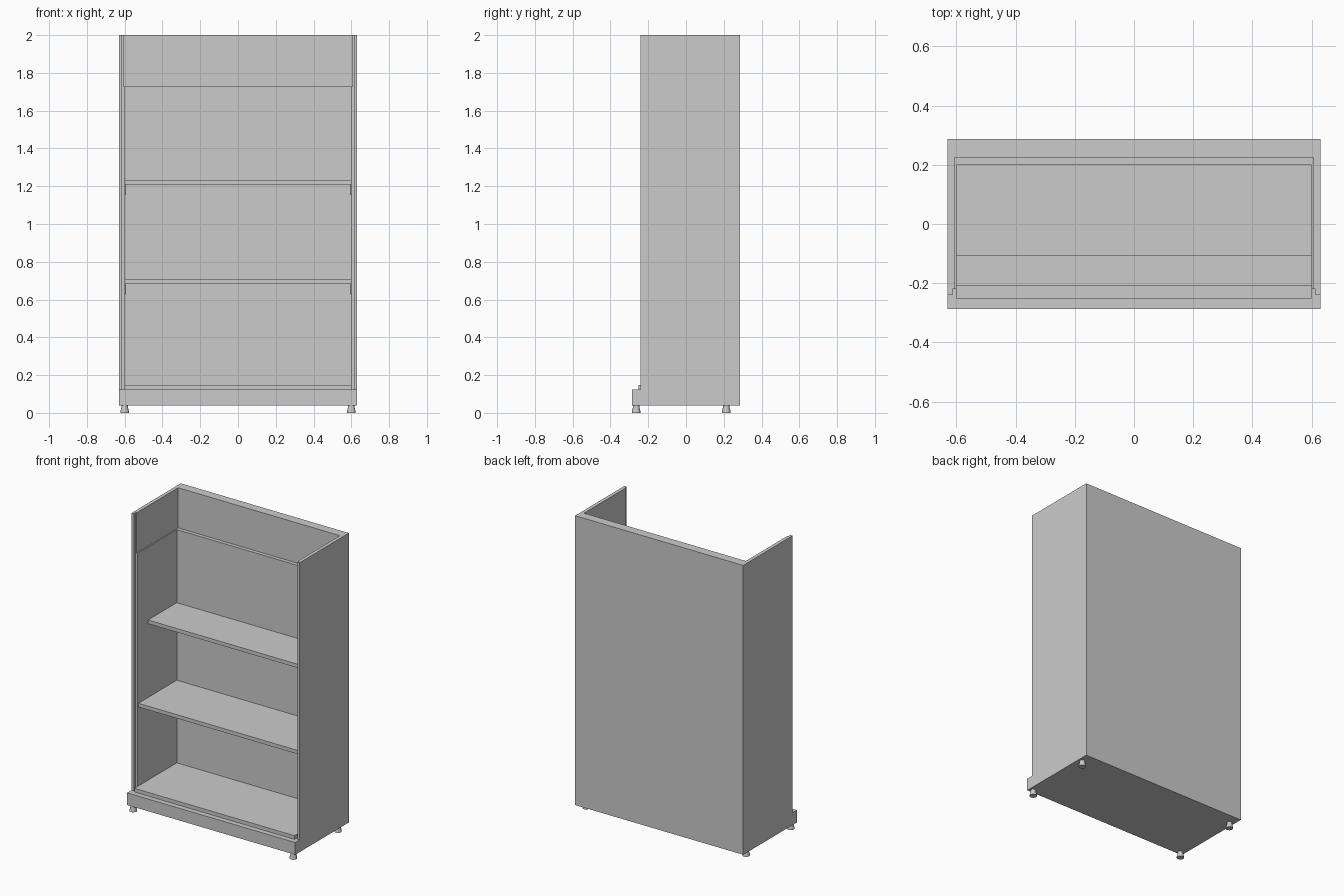
import bpy
import bmesh
import math

if "Cube" in bpy.data.objects:
    bpy.data.objects.remove(bpy.data.objects["Cube"])


def mesh_object(name, bm):
    bmesh.ops.recalc_face_normals(bm, faces=bm.faces)
    me = bpy.data.meshes.new(name)
    bm.to_mesh(me)
    bm.free()
    ob = bpy.data.objects.new(name, me)
    bpy.context.collection.objects.link(ob)
    return ob


def prism(name, pts, axis, a, b):
    """Extrude a 2D profile along x (points are y, z) or z (points are x, y)."""
    bm = bmesh.new()
    place = (lambda p, t: (t, *p)) if axis == 'x' else (lambda p, t: (*p, t))
    lo = [bm.verts.new(place(p, a)) for p in pts]
    hi = [bm.verts.new(place(p, b)) for p in pts]
    bm.faces.new(lo)
    bm.faces.new(hi)
    n = len(pts)
    for i in range(n):
        j = (i + 1) % n
        bm.faces.new((lo[i], lo[j], hi[j], hi[i]))
    return mesh_object(name, bm)


def box(name, x, y, z):
    pts = [(x[0], y[0]), (x[1], y[0]), (x[1], y[1]), (x[0], y[1])]
    return prism(name, pts, 'z', *z)


def u_plan(half):
    """Complete a U-shaped plan from its right half."""
    return half + [(-x, y) for x, y in reversed(half)]


# Plinth and the raised deck on it
box("plinth", (-0.63, 0.63), (-0.287, 0.287), (0.04, 0.123))
box("bottom_deck", (-0.6, 0.6), (-0.252, 0.2), (0.123, 0.148))

# Outer shell: back and both side walls, open at front and top
prism("outer_shell", u_plan([(0.63, 0.287), (0.63, -0.24), (0.613, -0.24),
                             (0.613, -0.22), (0.606, -0.22), (0.606, 0.225)]),
      'z', 0.123, 2.0)

# Inner lining ending lower than the shell
prism("inner_lining", u_plan([(0.606, 0.225), (0.606, -0.22),
                              (0.599, -0.22), (0.599, 0.2)]),
      'z', 0.123, 1.728)

# Shelves with front lip and side brackets
for level, front, top in (("lower", -0.21, 0.708), ("upper", -0.107, 1.233)):
    box(level + "_shelf", (-0.604, 0.604), (front, 0.2), (top - 0.025, top))
    for side, s in (("left", -1), ("right", 1)):
        prism(f"{level}_{side}_bracket",
              [(front + 0.015, top - 0.025), (0.2, top - 0.025), (0.2, top - 0.078)],
              'x', s * 0.599, s * 0.596)

# Levelling feet
for i, (x, y) in enumerate((x, y) for x in (-0.6, 0.6) for y in (-0.264, 0.213)):
    bm = bmesh.new()
    profile = [(0.023, 0.0), (0.023, 0.008), (0.017, 0.03), (0.017, 0.042)]
    rings = [[bm.verts.new((x + r * math.cos(k * math.pi / 8),
                            y + r * math.sin(k * math.pi / 8), z))
              for k in range(16)] for r, z in profile]
    for lo, hi in zip(rings, rings[1:]):
        for k in range(16):
            j = (k + 1) % 16
            bm.faces.new((lo[k], lo[j], hi[j], hi[k]))
    bm.faces.new(rings[0])
    bm.faces.new(rings[-1])
    foot = mesh_object(f"foot_{i + 1}", bm)
    bpy.ops.object.select_all(action='DESELECT')
    foot.select_set(True)
    bpy.context.view_layer.objects.active = foot
    bpy.ops.object.shade_smooth_by_angle(angle=math.radians(30))
